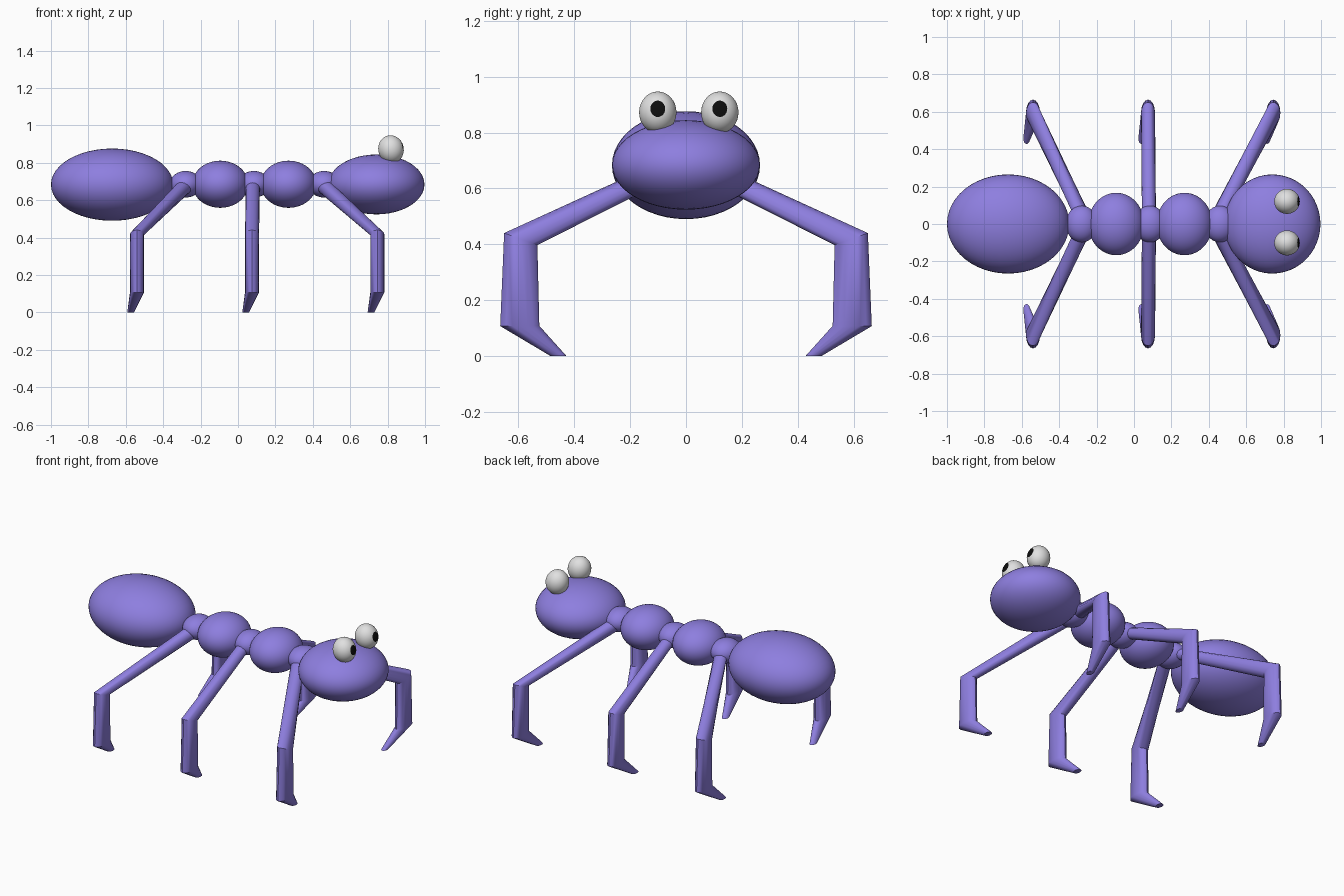
import bpy, bmesh, math
from mathutils import Matrix, Vector

if "Cube" in bpy.data.objects:
    bpy.data.objects.remove(bpy.data.objects["Cube"])


def material(name, rgb):
    m = bpy.data.materials.new(name)
    m.diffuse_color = (*rgb, 1)
    m.use_nodes = True
    m.node_tree.nodes["Principled BSDF"].inputs["Base Color"].default_value = m.diffuse_color
    return m


PURPLE = material("purple", (0.27, 0.21, 0.74))
WHITE = material("eye white", (0.75, 0.75, 0.75))
BLACK = material("pupil black", (0.004, 0.004, 0.004))


def finish(name, bm, mats):
    bmesh.ops.recalc_face_normals(bm, faces=bm.faces)
    me = bpy.data.meshes.new(name)
    bm.to_mesh(me)
    bm.free()
    for m in mats:
        me.materials.append(m)
    ob = bpy.data.objects.new(name, me)
    bpy.context.collection.objects.link(ob)
    bpy.ops.object.select_all(action='DESELECT')
    bpy.context.view_layer.objects.active = ob
    ob.select_set(True)
    bpy.ops.object.shade_smooth_by_angle(angle=math.radians(35))
    return ob


def ellipsoid(name, centre, radii):
    bm = bmesh.new()
    bmesh.ops.create_uvsphere(bm, u_segments=48, v_segments=24, radius=1)
    # poles along the body axis
    bm.transform(Matrix.Translation(centre) @ Matrix.Diagonal((*radii, 1))
                 @ Matrix.Rotation(math.pi / 2, 4, 'Y'))
    return finish(name, bm, [PURPLE])


def leg(name, side, root_x, knee_x, root_w):
    # each ring: centre x, x width, outer (y, z), inner (y, z)
    rings = [(root_x, root_w, (0.03, 0.724), (0.03, 0.65)),
             (knee_x, 0.075, (0.651, 0.44), (0.532, 0.397)),
             (knee_x, 0.075, (0.665, 0.107), (0.525, 0.108)),
             (knee_x - 0.034, 0.036, (0.485, 0.0), (0.428, 0.0))]
    n = 16
    bm = bmesh.new()
    loops = []
    for x, w, a, b in rings:
        pts = []
        for i in range(n):
            t = 2 * math.pi * i / n
            k = (1 + math.cos(t)) / 2
            y = b[0] + (a[0] - b[0]) * k
            z = b[1] + (a[1] - b[1]) * k
            pts.append(bm.verts.new((x + w / 2 * math.sin(t), side * y, z)))
        loops.append(pts)
    for p, q in zip(loops, loops[1:]):
        for i in range(n):
            j = (i + 1) % n
            bm.faces.new((p[i], p[j], q[j], q[i]))
    bm.faces.new(loops[0])
    bm.faces.new(loops[-1])
    return finish(name, bm, [PURPLE])


def eye(name, y):
    bm = bmesh.new()
    bmesh.ops.create_uvsphere(bm, u_segments=32, v_segments=23, radius=1)
    # pupil is the cap around the forward pole
    for f in bm.faces:
        f.material_index = 1 if f.calc_center_median().z > math.cos(math.radians(23.5)) else 0
    bm.transform(Matrix.Translation((0.818, y, 0.872))
                 @ Matrix.Rotation(math.radians(-12), 4, 'Y')
                 @ Matrix.Diagonal((0.068, 0.067, 0.075, 1))
                 @ Matrix.Rotation(math.pi / 2, 4, 'Y'))
    return finish(name, bm, [WHITE, BLACK])


# body
ellipsoid("abdomen", (-0.673, 0, 0.683), (0.327, 0.265, 0.193))
ellipsoid("head", (0.74, 0, 0.684), (0.257, 0.265, 0.16))
ellipsoid("rear_thorax", (-0.095, 0, 0.685), (0.15, 0.167, 0.126))
ellipsoid("front_thorax", (0.27, 0, 0.685), (0.15, 0.167, 0.126))

# joints and the pair of legs on each
for part, jx, rx, kx, w in (("back", -0.28, -0.27, -0.54, 0.09),
                            ("middle", 0.085, 0.08, 0.075, 0.075),
                            ("front", 0.46, 0.445, 0.745, 0.09)):
    ellipsoid(part + "_joint", (jx, 0, 0.685), (0.085, 0.098, 0.071))
    for label, s in (("right", -1), ("left", 1)):
        leg(f"{part}_{label}_leg", s, rx, kx, w)

# eyes
eye("right_eye", -0.101)
eye("left_eye", 0.121)
